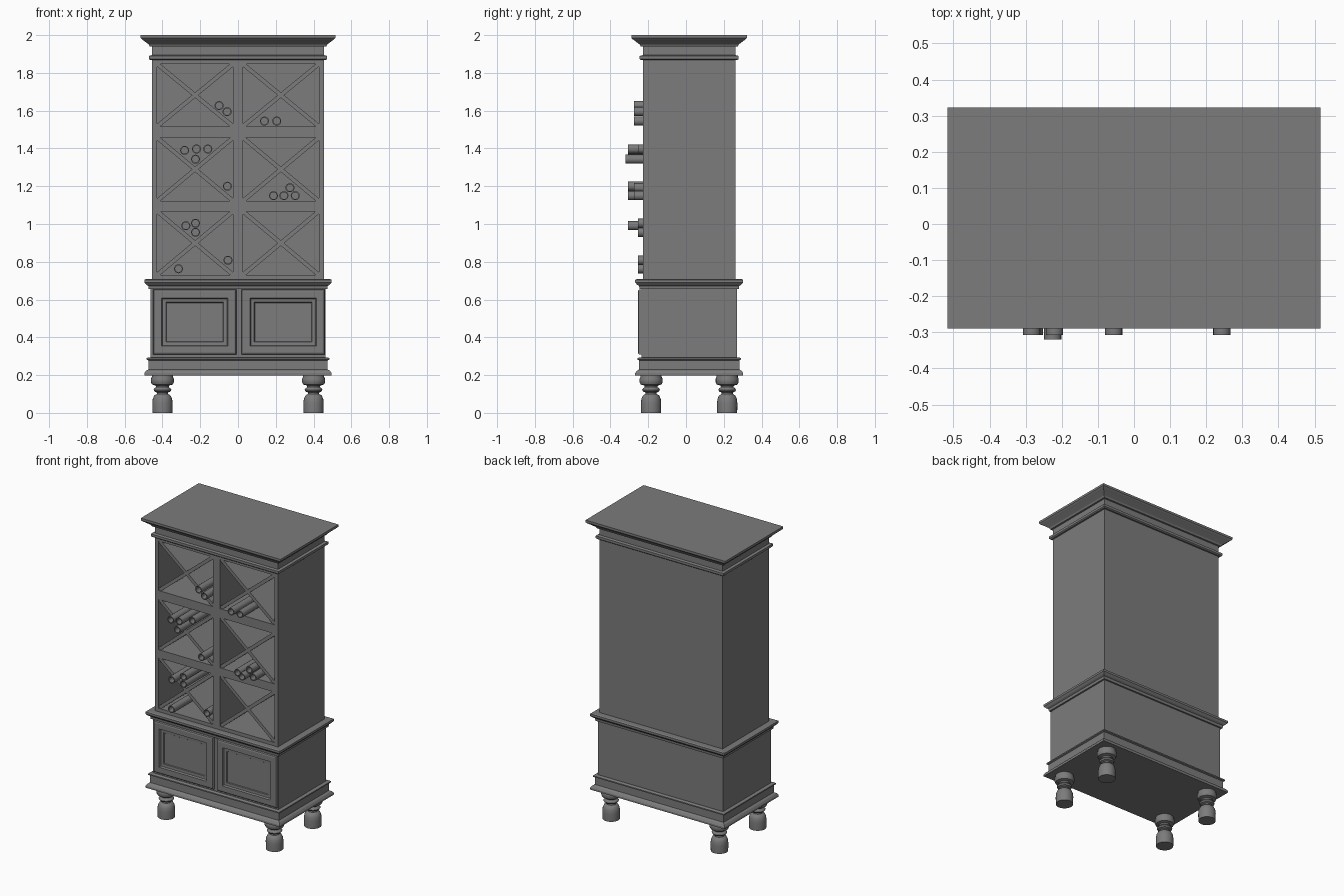
import bpy, bmesh, math
from mathutils import Matrix, Vector

cube = bpy.data.objects.get("Cube")
if cube:
    bpy.data.objects.remove(cube)

# Single painted finish
paint = bpy.data.materials.new("grey_paint")
paint.use_nodes = True
GREY = (0.2, 0.2, 0.2, 1)
paint.diffuse_color = GREY
paint.node_tree.nodes["Principled BSDF"].inputs["Base Color"].default_value = GREY

YC = 0.017            # cabinet centre in depth
HX, HY = 0.455, 0.245  # upper cabinet half sizes


def finish(name, bm, smooth=False):
    bmesh.ops.recalc_face_normals(bm, faces=bm.faces)
    mesh = bpy.data.meshes.new(name)
    bm.to_mesh(mesh)
    bm.free()
    mesh.materials.append(paint)
    ob = bpy.data.objects.new(name, mesh)
    bpy.context.collection.objects.link(ob)
    if smooth:
        bpy.ops.object.select_all(action="DESELECT")
        ob.select_set(True)
        bpy.context.view_layer.objects.active = ob
        bpy.ops.object.shade_smooth_by_angle(angle=math.radians(35))
    return ob


def add_box(bm, lo, hi):
    lo, hi = Vector(lo), Vector(hi)
    m = Matrix.Translation((lo + hi) / 2) @ Matrix.Diagonal((*(hi - lo), 1))
    return bmesh.ops.create_cube(bm, size=1, matrix=m)["verts"]


def moulding(name, profile):
    """Rectangular rings stacked along z from (outward offset, height) pairs."""
    bm = bmesh.new()
    rings = []
    for o, z in profile:
        rings.append([bm.verts.new((sx * (HX + o), YC + sy * (HY + o), z))
                      for sx, sy in ((-1, -1), (1, -1), (1, 1), (-1, 1))])
    for a, b in zip(rings, rings[1:]):
        for i in range(4):
            j = (i + 1) % 4
            bm.faces.new((a[i], a[j], b[j], b[i]))
    bm.faces.new(rings[0])
    bm.faces.new(rings[-1])
    return finish(name, bm)


def lathe(name, profile, matrix, steps=24):
    """Spin (radius, height) pairs around the local z axis."""
    bm = bmesh.new()
    verts = [bm.verts.new((r, 0, z)) for r, z in profile]
    edges = [bm.edges.new(p) for p in zip(verts, verts[1:])]
    bmesh.ops.spin(bm, geom=verts + edges, cent=(0, 0, 0), axis=(0, 0, 1),
                   angle=math.tau, steps=steps)
    bmesh.ops.remove_doubles(bm, verts=bm.verts, dist=0.0001)
    bm.transform(matrix)
    return finish(name, bm, smooth=True)


# Trim, from the top down
moulding("crown", [(0.012, 1.94), (0.017, 1.95), (0.026, 1.957), (0.043, 1.97),
                   (0.054, 1.978), (0.061, 1.985), (0.061, 2.0)])
moulding("upper_collar", [(0.01, 1.868), (0.017, 1.874), (0.017, 1.89), (0.0, 1.894)])
moulding("waist_trim", [(0.018, 0.655), (0.02, 0.672), (0.03, 0.678), (0.041, 0.69),
                        (0.041, 0.704), (0.034, 0.708)])
moulding("lower_cabinet", [(0.007, 0.27), (0.007, 0.66)])
moulding("base", [(0.041, 0.198), (0.041, 0.21), (0.033, 0.222), (0.02, 0.23),
                  (0.02, 0.278), (0.029, 0.282), (0.029, 0.29), (0.018, 0.294)])

# Upper cabinet with six open cells sunk into its front
FRONT = YC - HY
CELL_X = [(-0.428, -0.026), (0.026, 0.428)]
CELL_Z = [(0.731, 1.067), (1.122, 1.457), (1.517, 1.847)]
DEPTH = 0.46
bm = bmesh.new()
add_box(bm, (-HX, FRONT, 0.69), (HX, YC + HY, 1.96))
cuts = [((v, 0, 0), (1, 0, 0)) for pair in CELL_X for v in pair]
cuts += [((0, 0, v), (0, 0, 1)) for pair in CELL_Z for v in pair]
for co, no in cuts:
    bmesh.ops.bisect_plane(bm, geom=bm.verts[:] + bm.edges[:] + bm.faces[:],
                           plane_co=co, plane_no=no)
cells = []
for f in bm.faces:
    c = f.calc_center_median()
    if c.y < FRONT + 0.001 and any(a < c.x < b for a, b in CELL_X) \
            and any(a < c.z < b for a, b in CELL_Z):
        cells.append(f)
for f in cells:
    new = bmesh.ops.extrude_face_region(bm, geom=[f])["geom"]
    bmesh.ops.translate(bm, vec=(0, DEPTH, 0),
                        verts=[g for g in new if isinstance(g, bmesh.types.BMVert)])
    if f.is_valid:
        bmesh.ops.delete(bm, geom=[f], context="FACES_ONLY")
finish("upper_cabinet", bm)

# Crossed shelves in every cell
bm = bmesh.new()
for x0, x1 in CELL_X:
    for z0, z1 in CELL_Z:
        w, h = x1 - x0, z1 - z0
        half = math.hypot(w, h) / 2
        for s in (-1, 1):
            verts = add_box(bm, (-half, FRONT + 0.006, -0.011),
                            (half, FRONT + DEPTH + 0.005, 0.011))
            turn = Matrix.Rotation(s * math.atan2(h, w), 4, "Y")
            spot = Matrix.Translation(((x0 + x1) / 2, 0, (z0 + z1) / 2))
            bmesh.ops.transform(bm, matrix=spot @ turn, verts=verts)
finish("crossed_shelves", bm)

# Panelled doors
for name, cx in (("right_door", -0.229), ("left_door", 0.239)):
    bm = bmesh.new()
    add_box(bm, (cx - 0.221, -0.246, 0.308), (cx + 0.221, -0.22, 0.654))
    bm.faces.ensure_lookup_table()
    face = min(bm.faces, key=lambda f: f.calc_center_median().y)
    # rounded rim, frame, moulding and sunken panel
    for thick, depth in ((0.004, 0.006), (0.008, 0.003), (0.033, 0), (0.005, -0.012),
                         (0.018, -0.001), (0.003, -0.005)):
        bmesh.ops.inset_region(bm, faces=[face], thickness=thick, depth=depth,
                               use_even_offset=True)
    finish(name, bm)

# Turned feet
FOOT = [(0, 0), (0.053, 0), (0.054, 0.05), (0.051, 0.075), (0.043, 0.092), (0.03, 0.1),
        (0.03, 0.108), (0.042, 0.113), (0.047, 0.122), (0.042, 0.131), (0.033, 0.136),
        (0.036, 0.145), (0.055, 0.15), (0.061, 0.163), (0.061, 0.18), (0.056, 0.19),
        (0.056, 0.205), (0, 0.205)]
for side, x in (("right", -0.4), ("left", 0.4)):
    for end, y in (("front", -0.185), ("back", 0.218)):
        lathe(f"{end}_{side}_foot", FOOT, Matrix.Translation((x, y, 0)))

# Bottles lying in the cells: x, z and the depth of the mouth
BOTTLES = [
    (-0.10, 1.627, -0.275), (-0.058, 1.595, -0.275), (0.14, 1.545, -0.275),
    (0.205, 1.545, -0.275), (-0.283, 1.39, -0.308), (-0.22, 1.397, -0.308),
    (-0.16, 1.397, -0.255), (-0.225, 1.343, -0.32), (-0.056, 1.2, -0.308),
    (0.188, 1.15, -0.275), (0.243, 1.15, -0.308), (0.303, 1.15, -0.275),
    (0.275, 1.192, -0.275), (-0.276, 0.991, -0.308), (-0.225, 1.004, -0.255),
    (-0.225, 0.956, -0.255), (-0.053, 0.808, -0.255), (-0.315, 0.763, -0.255)]
TUBE = [(0, 0.05), (0.018, 0.05), (0.018, 0), (0.024, 0), (0.024, 0.3), (0, 0.3)]
lay = Matrix.Rotation(-math.pi / 2, 4, "X")
for i, spot in enumerate(BOTTLES):
    x, z, y = spot
    lathe(f"bottle_{i + 1}", TUBE, Matrix.Translation((x, y, z)) @ lay, 16)
